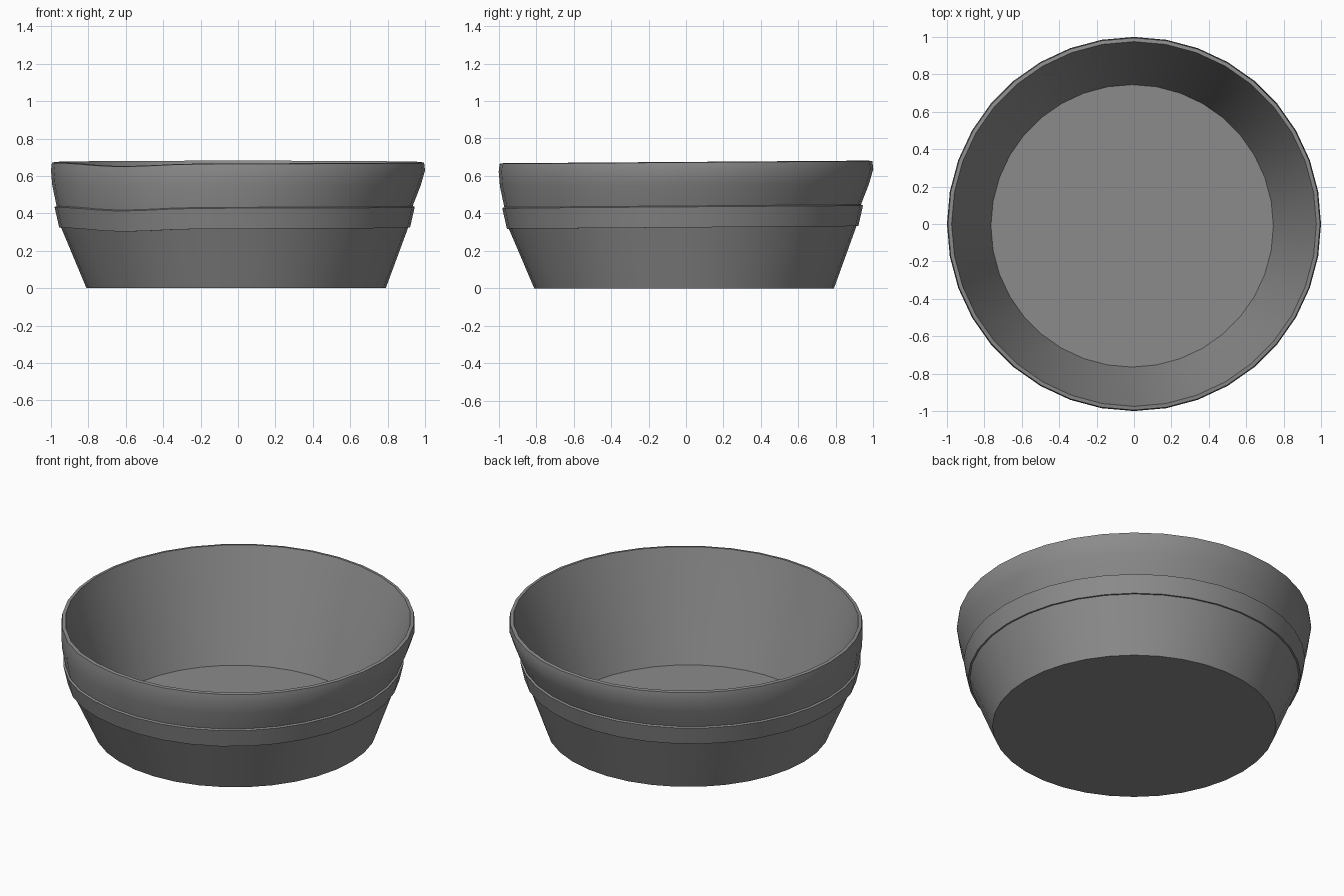
import bpy, bmesh
from math import sin, cos, pi, tau, exp

SIDES = 36

cube = bpy.data.objects.get("Cube")
if cube:
    bpy.data.objects.remove(cube, do_unlink=True)

grey = bpy.data.materials.new("stone_grey")
grey.use_nodes = True
colour = (0.26, 0.26, 0.26, 1)
grey.diffuse_color = colour
grey.node_tree.nodes["Principled BSDF"].inputs["Base Color"].default_value = colour

# Wall section as radius, height and off-centre drift: outside, rim, inside
profile = [
    (0.80, 0.00, -0.01),
    (0.928, 0.325, -0.018),
    (0.938, 0.325, -0.018),   # raised band, lower edge
    (0.963, 0.435, -0.018),   # raised band, upper edge
    (0.952, 0.440, -0.018),
    (0.985, 0.55, -0.008),
    (1.00, 0.63, 0.0),
    (0.995, 0.672, 0.0),      # rim
    (0.975, 0.675, 0.0),
    (0.95, 0.60, -0.003),
    (0.755, 0.035, -0.01),    # floor edge
]


def sag(angle, z):
    """Hand-made unevenness that fades out towards the base."""
    dent = exp(-((angle - 1.28 * pi) / 0.3) ** 2)
    return (0.007 * sin(angle) - 0.017 * dent) * min(1, z / 0.3) if z > 0.1 else 0


# Bowl body
bm = bmesh.new()
rings = []
for r, z, drift in profile:
    angles = [tau * i / SIDES for i in range(SIDES)]
    rings.append([bm.verts.new((r * cos(a) + drift, r * sin(a) + drift, z + sag(a, z)))
                  for a in angles])
for low, high in zip(rings, rings[1:]):
    for i in range(SIDES):
        j = (i + 1) % SIDES
        bm.faces.new((low[i], low[j], high[j], high[i]))
bm.faces.new(reversed(rings[0]))   # underside
bm.faces.new(rings[-1])            # floor
bmesh.ops.recalc_face_normals(bm, faces=bm.faces)

mesh = bpy.data.meshes.new("bowl")
bm.to_mesh(mesh)
bm.free()
mesh.materials.append(grey)
bowl = bpy.data.objects.new("bowl", mesh)
bpy.context.collection.objects.link(bowl)

bpy.ops.object.select_all(action="DESELECT")
bowl.select_set(True)
bpy.context.view_layer.objects.active = bowl
bpy.ops.object.shade_smooth_by_angle(angle=pi / 6)
